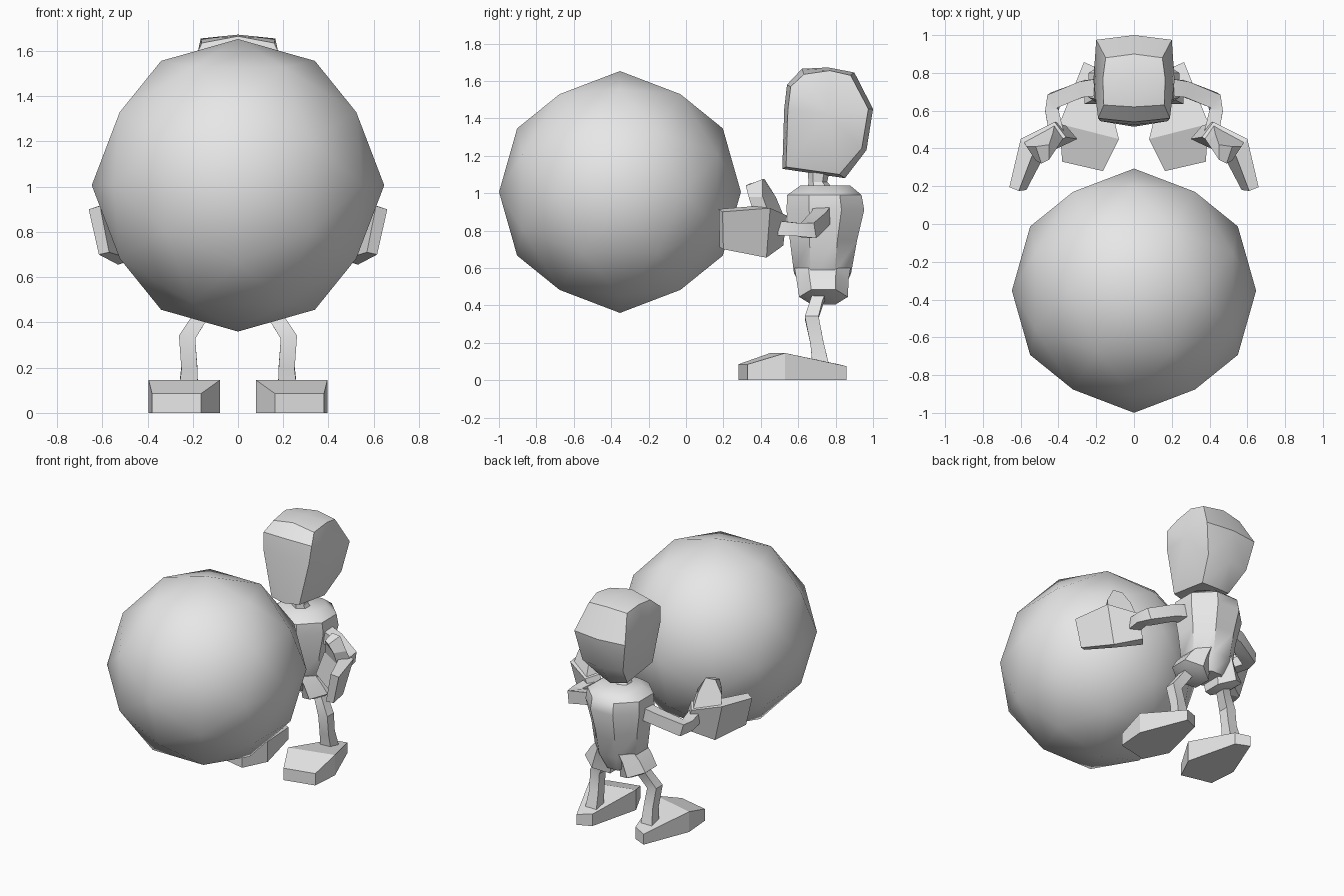
import bpy, bmesh, math
from mathutils import Vector

if "Cube" in bpy.data.objects:
    bpy.data.objects.remove(bpy.data.objects["Cube"])

grey = bpy.data.materials.new("plain grey")
grey.diffuse_color = (0.8, 0.8, 0.8, 1)
grey.use_nodes = True
grey.node_tree.nodes["Principled BSDF"].inputs["Base Color"].default_value = grey.diffuse_color


def finish(name, bm, angle=30):
    bmesh.ops.recalc_face_normals(bm, faces=bm.faces[:])
    me = bpy.data.meshes.new(name)
    bm.to_mesh(me)
    bm.free()
    me.materials.append(grey)
    ob = bpy.data.objects.new(name, me)
    bpy.context.collection.objects.link(ob)
    bpy.ops.object.select_all(action='DESELECT')
    ob.select_set(True)
    bpy.context.view_layer.objects.active = ob
    bpy.ops.object.shade_smooth_by_angle(angle=math.radians(angle))
    return ob


def loft(name, rings, angle=30):
    """Skin a list of equal-length point rings and cap both ends."""
    bm = bmesh.new()
    vs = [[bm.verts.new(p) for p in r] for r in rings]
    n = len(vs[0])
    for a, b in zip(vs, vs[1:]):
        for i in range(n):
            j = (i + 1) % n
            bm.faces.new((a[i], a[j], b[j], b[i]))
    bm.faces.new(vs[0])
    bm.faces.new(vs[-1])
    return finish(name, bm, angle)


def ellipse(z, cx, cy, rx, ry, n, tilt=0.0):
    pts = []
    for i in range(n):
        a = math.tau * (i + 0.5) / n
        x = rx * math.cos(a)
        pts.append((cx + x, cy + ry * math.sin(a), z + tilt * x))
    return pts


def limb(name, path, sides=4):
    """Tube through (x, y, z, radius) points."""
    pts = [Vector(p[:3]) for p in path]
    rings = []
    for i, p in enumerate(pts):
        d = (pts[min(i + 1, len(pts) - 1)] - pts[max(i - 1, 0)]).normalized()
        ref = Vector((0, 0, 1)) if abs(d.z) < 0.8 else Vector((0, 1, 0))
        u = d.cross(ref).normalized()
        v = u.cross(d)
        rings.append([p + path[i][3] * (u * math.cos(a) + v * math.sin(a))
                      for a in (math.tau * (k + 0.5) / sides for k in range(sides))])
    return loft(name, rings)


def mirrored(points, s):
    return [(p[0] * s, *p[1:]) for p in points]


# Ball: icosahedron with upright two-fold axes, subdivided once onto the sphere
R, phi = 0.6465, (1 + 5 ** 0.5) / 2
bm = bmesh.new()
for a in (-1, 1):
    for b in (-phi, phi):
        for co in ((a, 0, b), (0, b, a), (b, a, 0)):
            bm.verts.new(co)
bmesh.ops.convex_hull(bm, input=bm.verts[:])
bmesh.ops.subdivide_edges(bm, edges=bm.edges[:], cuts=1, use_grid_fill=True)
for v in bm.verts:
    v.co = v.co.normalized() * R + Vector((0, -0.353, 1.006))
finish("ball", bm, 60)

# Head: centre profile (y, z) and cheek profile (x, y, z)
mid = [(0.515, 1.13), (0.525, 1.45), (0.54, 1.58), (0.62, 1.665), (0.76, 1.672),
       (0.9, 1.645), (1.0, 1.45), (0.965, 1.23), (0.85, 1.08)]
side = [(0.11, 0.535, 1.14), (0.18, 0.545, 1.45), (0.19, 0.56, 1.57),
        (0.16, 0.63, 1.635), (0.165, 0.77, 1.655), (0.15, 0.88, 1.63),
        (0.2, 0.975, 1.45), (0.16, 0.94, 1.24), (0.11, 0.82, 1.1)]
bm = bmesh.new()
centre = [bm.verts.new((0, y, z)) for y, z in mid]
for s in (-1, 1):
    edge = [bm.verts.new(p) for p in mirrored(side, s)]
    cheek = bm.verts.new((0.215 * s, 0.76, 1.42))
    for i in range(len(mid)):
        j = (i + 1) % len(mid)
        bm.faces.new((centre[i], centre[j], edge[j], edge[i]))
        bm.faces.new((edge[i], edge[j], cheek))
finish("head", bm, 35)

# Neck and torso
loft("neck", [ellipse(1.02, 0, 0.72, 0.07, 0.07, 6), ellipse(1.06, 0, 0.705, 0.05, 0.05, 6),
              ellipse(1.13, 0, 0.71, 0.06, 0.06, 6)])
loft("torso", [ellipse(z, 0, cy, rx, ry, 8) for z, cy, rx, ry in (
    (0.46, 0.74, 0.10, 0.10), (0.57, 0.73, 0.175, 0.165), (0.75, 0.735, 0.195, 0.195),
    (0.91, 0.745, 0.23, 0.225), (0.99, 0.74, 0.22, 0.215), (1.04, 0.745, 0.15, 0.145))], 40)

for s, tag in ((-1, "left"), (1, "right")):
    # Shorts cuff
    loft(tag + "_shorts_leg", [ellipse(0.60, 0.085 * s, 0.73, 0.08, 0.15, 6),
                               ellipse(0.54, 0.11 * s, 0.73, 0.095, 0.14, 6, 0.2 * s),
                               ellipse(0.445, 0.14 * s, 0.735, 0.115, 0.13, 6, 0.4 * s),
                               ellipse(0.43, 0.14 * s, 0.735, 0.075, 0.08, 6, 0.4 * s)], 35)
    # Leg
    limb(tag + "_leg", mirrored([(0.14, 0.72, 0.48, 0.05), (0.17, 0.70, 0.42, 0.045),
                                 (0.225, 0.672, 0.335, 0.052), (0.215, 0.70, 0.20, 0.05),
                                 (0.22, 0.72, 0.08, 0.062)], s))
    # Shoe: outline with a raised instep
    top = [(0.164, 0.28, 0.085), (0.38, 0.33, 0.085), (0.395, 0.53, 0.145),
           (0.265, 0.857, 0.075), (0.17, 0.815, 0.085), (0.08, 0.45, 0.145)]
    top = mirrored(top, s)
    bm = bmesh.new()
    lo = [bm.verts.new((x, y, 0)) for x, y, z in top]
    hi = [bm.verts.new(p) for p in top]
    for i in range(6):
        j = (i + 1) % 6
        bm.faces.new((lo[i], lo[j], hi[j], hi[i]))
    bm.faces.new(lo)
    bm.faces.new((hi[0], hi[1], hi[2], hi[5]))
    bm.faces.new((hi[2], hi[3], hi[4], hi[5]))
    finish(tag + "_shoe", bm, 12)
    # Arm
    limb(tag + "_arm", mirrored([(0.15, 0.73, 0.89, 0.065), (0.27, 0.715, 0.86, 0.06),
                                 (0.425, 0.655, 0.80, 0.06), (0.435, 0.60, 0.805, 0.05),
                                 (0.41, 0.48, 0.815, 0.055)], s))
    # Hand: wrist end, knuckle fold, fingertips
    hand = [[(0.42, 0.54, 0.88), (0.36, 0.46, 0.90), (0.30, 0.45, 0.73), (0.36, 0.52, 0.72)],
            [(0.60, 0.45, 0.92), (0.54, 0.36, 0.93), (0.47, 0.37, 0.68), (0.53, 0.43, 0.655)],
            [(0.66, 0.195, 0.90), (0.61, 0.175, 0.915), (0.57, 0.18, 0.71), (0.615, 0.20, 0.70)]]
    loft(tag + "_hand", [mirrored(r, s) for r in hand], 15)
    # Thumb
    thumb = [[(0.42, 0.53, 0.86), (0.585, 0.44, 0.90), (0.53, 0.36, 0.90), (0.37, 0.46, 0.87)],
             [(0.43, 0.48, 0.98), (0.57, 0.41, 0.98), (0.52, 0.335, 0.98), (0.39, 0.43, 0.98)],
             [(0.45, 0.42, 1.075), (0.52, 0.41, 1.075), (0.49, 0.32, 1.04), (0.45, 0.34, 1.05)]]
    loft(tag + "_thumb", [mirrored(r, s) for r in thumb], 15)
